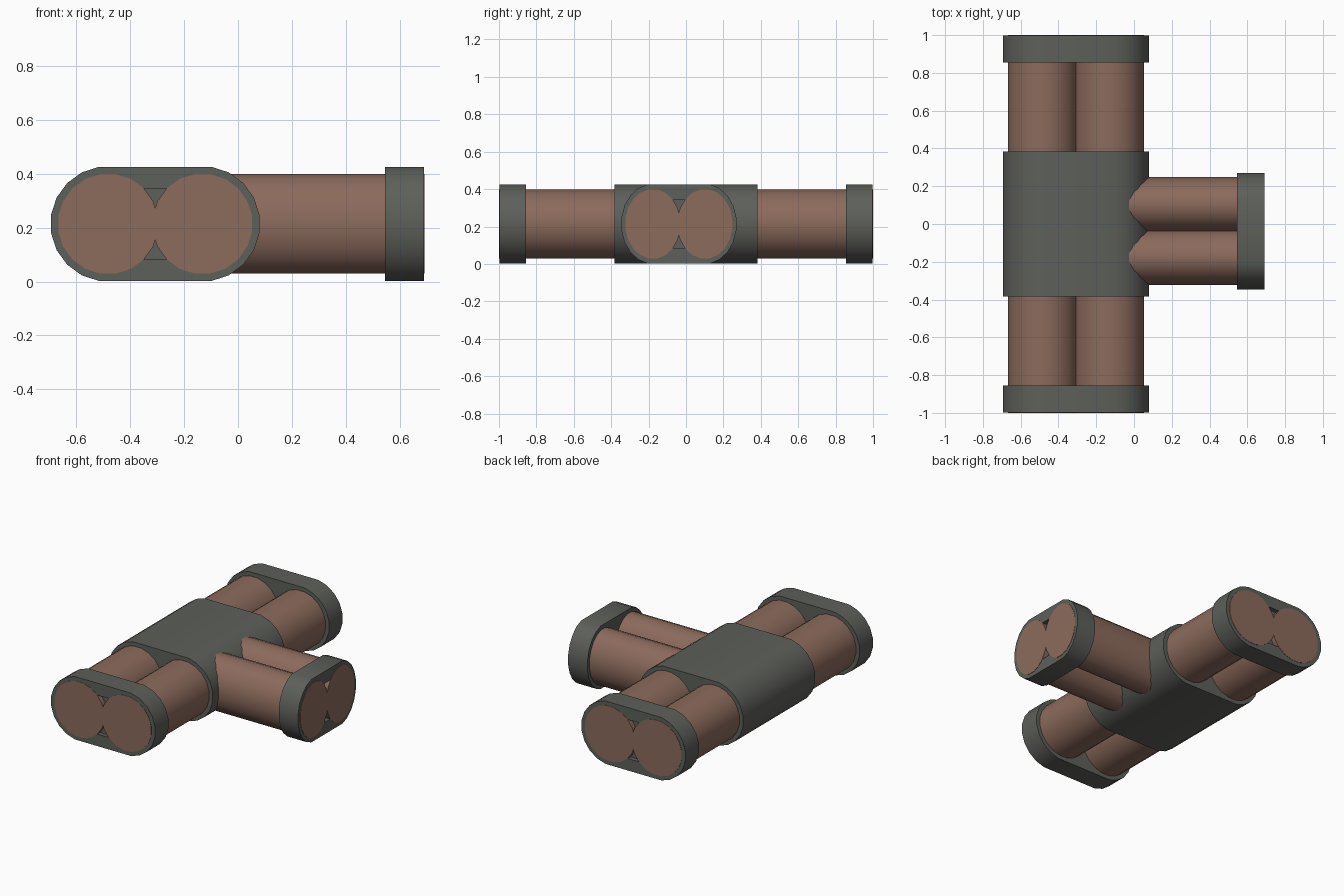
import bpy
import bmesh
from math import sin, cos, pi, radians
from mathutils import Matrix

cube = bpy.data.objects.get("Cube")
if cube:
    bpy.data.objects.remove(cube, do_unlink=True)

SIDES = 20          # facets of each round
OFFSET = 0.175      # pipe centre from the pair's middle
PIPE_R = 0.187
BAND_R = 0.2145
HOLE_R = 0.133
MID_X, MID_Y, MID_Z = -0.307, -0.038, 0.214
ARM_SQUASH = 0.795  # side arm is narrower than the main run


def make_material(name, color):
    mat = bpy.data.materials.new(name)
    mat.use_nodes = True
    mat.diffuse_color = color
    bsdf = next(n for n in mat.node_tree.nodes if n.type == 'BSDF_PRINCIPLED')
    bsdf.inputs["Base Color"].default_value = color
    return mat


BROWN = make_material("pipe_brown", (0.262, 0.146, 0.107, 1))
GREY = make_material("band_grey", (0.11, 0.115, 0.102, 1))


def circle(radius):
    return [(radius * cos((i + 0.5) * 2 * pi / SIDES),
             radius * sin((i + 0.5) * 2 * pi / SIDES)) for i in range(SIDES)]


def stadium(radius):
    return [(u + (OFFSET if u > 0 else -OFFSET), v) for u, v in circle(radius)]


def ring(bm, points, w):
    return [bm.verts.new((u, w, v)) for u, v in points]


def bridge(bm, a, b):
    for i in range(len(a)):
        j = (i + 1) % len(a)
        bm.faces.new((a[i], a[j], b[j], b[i]))


def finish(bm, name, mat, matrix):
    bmesh.ops.transform(bm, matrix=matrix, verts=bm.verts)
    bmesh.ops.recalc_face_normals(bm, faces=bm.faces)
    mesh = bpy.data.meshes.new(name)
    bm.to_mesh(mesh)
    bm.free()
    mesh.materials.append(mat)
    obj = bpy.data.objects.new(name, mesh)
    bpy.context.collection.objects.link(obj)
    bpy.ops.object.select_all(action='DESELECT')
    obj.select_set(True)
    bpy.context.view_layer.objects.active = obj
    bpy.ops.object.shade_smooth_by_angle(angle=radians(30))


def prism(name, points, w0, w1, mat, matrix):
    bm = bmesh.new()
    a, b = ring(bm, points, w0), ring(bm, points, w1)
    bridge(bm, a, b)
    bm.faces.new(a)
    bm.faces.new(b)
    finish(bm, name, mat, matrix)


def collar(name, w0, w1, matrix):
    """Stadium band with a shallow recess in its outer face (w1)."""
    bm = bmesh.new()
    floor_w = w1 + (0.03 if w0 > w1 else -0.03)
    a, b = ring(bm, stadium(BAND_R), w0), ring(bm, stadium(BAND_R), w1)
    c, d = ring(bm, stadium(HOLE_R), w1), ring(bm, stadium(HOLE_R), floor_w)
    bm.faces.new(a)
    bridge(bm, a, b)
    bridge(bm, b, c)
    bridge(bm, c, d)
    bm.faces.new(d)
    finish(bm, name, GREY, matrix)


# The main run lies along y; the side arm is the same section turned along +x
main = Matrix.Translation((MID_X, 0, MID_Z))
arm = (Matrix.Translation((0, MID_Y, MID_Z)) @ Matrix.Rotation(-pi / 2, 4, 'Z')
       @ Matrix.Diagonal((ARM_SQUASH, 1, 1, 1)))

# Twin pipes
for side, label in ((-1, "right"), (1, "left")):
    points = [(u + side * OFFSET, v) for u, v in circle(PIPE_R)]
    prism("main_pipe_" + label, points, -1, 1, BROWN, main)
for side, label in ((-1, "front"), (1, "back")):
    points = [(u - side * OFFSET, v) for u, v in circle(PIPE_R)]
    prism("arm_pipe_" + label, points, -0.1, 0.692, BROWN, arm)

# Central hub
prism("hub", stadium(BAND_R), -0.383, 0.383, GREY, main)

# End collars
collar("front_collar", -0.855, -0.998, main)
collar("back_collar", 0.855, 0.998, main)
collar("arm_collar", 0.546, 0.69, arm)
